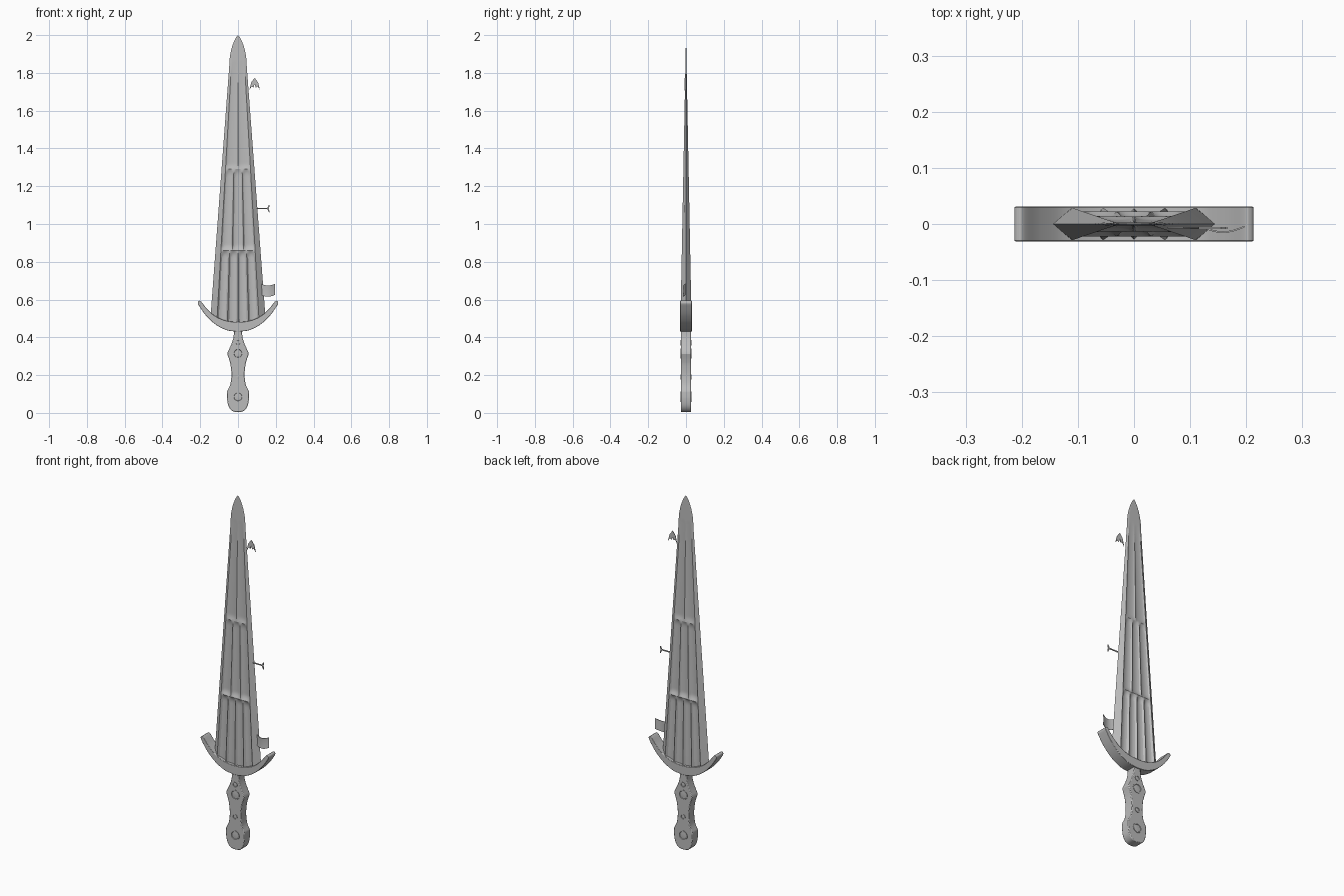
import bpy, bmesh, math

cube = bpy.data.objects.get("Cube")
if cube:
    bpy.data.objects.remove(cube, do_unlink=True)

steel = bpy.data.materials.new("grey steel")
steel.use_nodes = True
COLOUR = (0.5, 0.5, 0.5, 1.0)
steel.diffuse_color = COLOUR
steel.node_tree.nodes["Principled BSDF"].inputs["Base Color"].default_value = COLOUR


def finish(bm, name, angle=30):
    bmesh.ops.remove_doubles(bm, verts=bm.verts, dist=0.00005)
    bmesh.ops.recalc_face_normals(bm, faces=bm.faces)
    mesh = bpy.data.meshes.new(name)
    bm.to_mesh(mesh)
    bm.free()
    mesh.materials.append(steel)
    ob = bpy.data.objects.new(name, mesh)
    bpy.context.collection.objects.link(ob)
    bpy.ops.object.select_all(action='DESELECT')
    ob.select_set(True)
    bpy.context.view_layer.objects.active = ob
    bpy.ops.object.shade_smooth_by_angle(angle=math.radians(angle))
    return ob


def spline(pts, steps=6):
    """Smooth curve through the given points."""
    out = []
    for i in range(len(pts) - 1):
        p0, p1, p2 = pts[max(i - 1, 0)], pts[i], pts[i + 1]
        p3 = pts[min(i + 2, len(pts) - 1)]
        for s in range(steps):
            t = s / steps
            out.append(tuple(0.5 * (2 * b + (c - a) * t + (2 * a - 5 * b + 4 * c - d) * t * t
                                    + (3 * b - a - 3 * c + d) * t ** 3)
                             for a, b, c, d in zip(p0, p1, p2, p3)))
    return out + [pts[-1]]


def prism(name, outline, y0, y1, bevel=0.0):
    """Front outline (x, z) extruded from y0 to y1."""
    bm = bmesh.new()
    face = bm.faces.new([bm.verts.new((x, y0, z)) for x, z in outline])
    ext = bmesh.ops.extrude_face_region(bm, geom=[face])
    for v in ext["geom"]:
        if isinstance(v, bmesh.types.BMVert):
            v.co.y = y1
    ob = finish(bm, name)
    if bevel:
        mod = ob.modifiers.new("soft edge", 'BEVEL')
        mod.width, mod.segments, mod.limit_method = bevel, 2, 'ANGLE'
        mod.angle_limit = math.radians(50)
    return ob


# Blade: tapered loft with two, three and four hollow fullers per tier
TIERS = [(0.44, 0.86, 4), (0.865, 1.29, 3), (1.295, 1.86, 2)]
COLS = 24


def half_width(z):
    if z < 1.84:
        return 0.146 - 0.100 * (z - 0.5) / 1.34
    s = min((z - 1.84) / 0.16, 1.0)
    return 0.046 * (1 - s * s) ** 0.8


def thickness(z):
    return 0.0285 * min((2.0 - z) / 1.47, 1.0)


def groove(u, z):
    for z0, z1, n in TIERS:
        if z0 <= z <= z1:
            f = (u + 1) / 2 * n
            c = 2 * (f - math.floor(f + 1e-6)) - 1
            c = max(-1.0, min(1.0, c))
            fade = 0.025 if n > 2 else 0.12
            top = max(0.0, min(1.0, (z1 - 0.018 * c * c - z) / fade))
            low = max(0.0, min(1.0, (z - z0) / 0.02))
            return 0.5 * math.sqrt(max(0, 1 - c * c) * top * low)
    return 0.0


bm = bmesh.new()
rings = []
for i in range(155):
    z_row = 0.46 + 0.01 * i
    w = half_width(z_row)
    ring = []

    def add(x, u, side):
        z = min(2.0, max(z_row, 0.46 + 2.4 * x * x))
        y = side * thickness(z) * (1 - groove(u, z)) if side else 0
        ring.append(bm.verts.new((x, y, z)))

    us = [2 * k / COLS - 1 for k in range(COLS + 1)]
    add(-w, 0, 0)
    for u in us:
        add(0.76 * w * u, u, -1)
    add(w, 0, 0)
    for u in reversed(us):
        add(0.76 * w * u, u, 1)
    rings.append(ring)
for a, b in zip(rings, rings[1:]):
    for k in range(len(a)):
        m = (k + 1) % len(a)
        bm.faces.new((a[k], a[m], b[m], b[k]))
bm.faces.new(rings[0])
bmesh.ops.dissolve_degenerate(bm, dist=0.00005, edges=bm.edges)
finish(bm, "blade", 25)

# Guard: crescent swept up toward the tips
half_guard = spline([(0, 0.430), (0.06, 0.438), (0.12, 0.469), (0.17, 0.516), (0.205, 0.565),
                     (0.213, 0.583), (0.207, 0.592), (0.196, 0.590), (0.165, 0.552),
                     (0.12, 0.512), (0.06, 0.487), (0, 0.481)])
guard = half_guard + [(-x, z) for x, z in reversed(half_guard[1:-1])]
prism("guard", guard, -0.031, 0.031, 0.002)

# Grip: waisted plate with pointed shoulders and rounded pommel
half_grip = (spline([(0.0, 0.004), (0.03, 0.010), (0.050, 0.035), (0.058, 0.075), (0.058, 0.112)])
             + spline([(0.056, 0.118), (0.041, 0.15), (0.035, 0.2), (0.039, 0.25),
                       (0.046, 0.28), (0.057, 0.312)])
             + spline([(0.055, 0.322), (0.037, 0.36), (0.024, 0.40), (0.021, 0.445)]))
grip = half_grip + [(-x, z) for x, z in reversed(half_grip) if x > 0]
prism("grip", grip, -0.026, 0.026, 0.004)

# Rivets: tubes with sunken centres on both faces of the grip
for idx, (z, r) in enumerate([(0.085, 0.027), (0.19, 0.014), (0.315, 0.027), (0.372, 0.014)]):
    bm = bmesh.new()
    profile = [(0, 0.0265), (r * 0.55, 0.0262), (r * 0.74, 0.0255), (r * 0.8, 0.0285), (r, 0.0285),
               (r, -0.0285), (r * 0.8, -0.0285), (r * 0.74, -0.0255), (r * 0.55, -0.0262), (0, -0.0265)]
    verts = [bm.verts.new((x, y, z)) for x, y in profile]
    edges = [bm.edges.new(p) for p in zip(verts, verts[1:])]
    bmesh.ops.spin(bm, geom=verts + edges, cent=(0, 0, z), axis=(0, 1, 0),
                   angle=2 * math.pi, steps=28)
    finish(bm, f"rivet_{idx + 1}")

# Small loose ornaments beside the left edge of the blade
prism("arrow_ornament", [(0.060, 1.708), (0.072, 1.728), (0.082, 1.722), (0.088, 1.742), (0.094, 1.722),
                         (0.104, 1.728), (0.116, 1.712), (0.106, 1.750), (0.088, 1.774), (0.070, 1.750)],
      -0.008, -0.005)
prism("pin_ornament", [(0.10, 1.079), (0.155, 1.079), (0.163, 1.062), (0.167, 1.062), (0.164, 1.082),
                       (0.167, 1.100), (0.163, 1.100), (0.155, 1.085), (0.10, 1.085)],
      -0.009, -0.005)
bm = bmesh.new()
rows = []
for k in range(9):
    t = k / 8
    x, y = 0.12 + 0.077 * t, -0.006 - 0.010 * math.sin(math.pi * t)
    rows.append([bm.verts.new((x, y + dy, z - 0.010 * math.sin(math.pi * t)))
                 for dy, z in ((0, 0.625), (0.002, 0.655), (0, 0.684), (0.003, 0.684), (0.003, 0.625))])
for a, b in zip(rows, rows[1:]):
    for k in range(5):
        bm.faces.new((a[k], a[(k + 1) % 5], b[(k + 1) % 5], b[k]))
bm.faces.new(rows[0])
bm.faces.new(rows[-1])
finish(bm, "ribbon_ornament")
